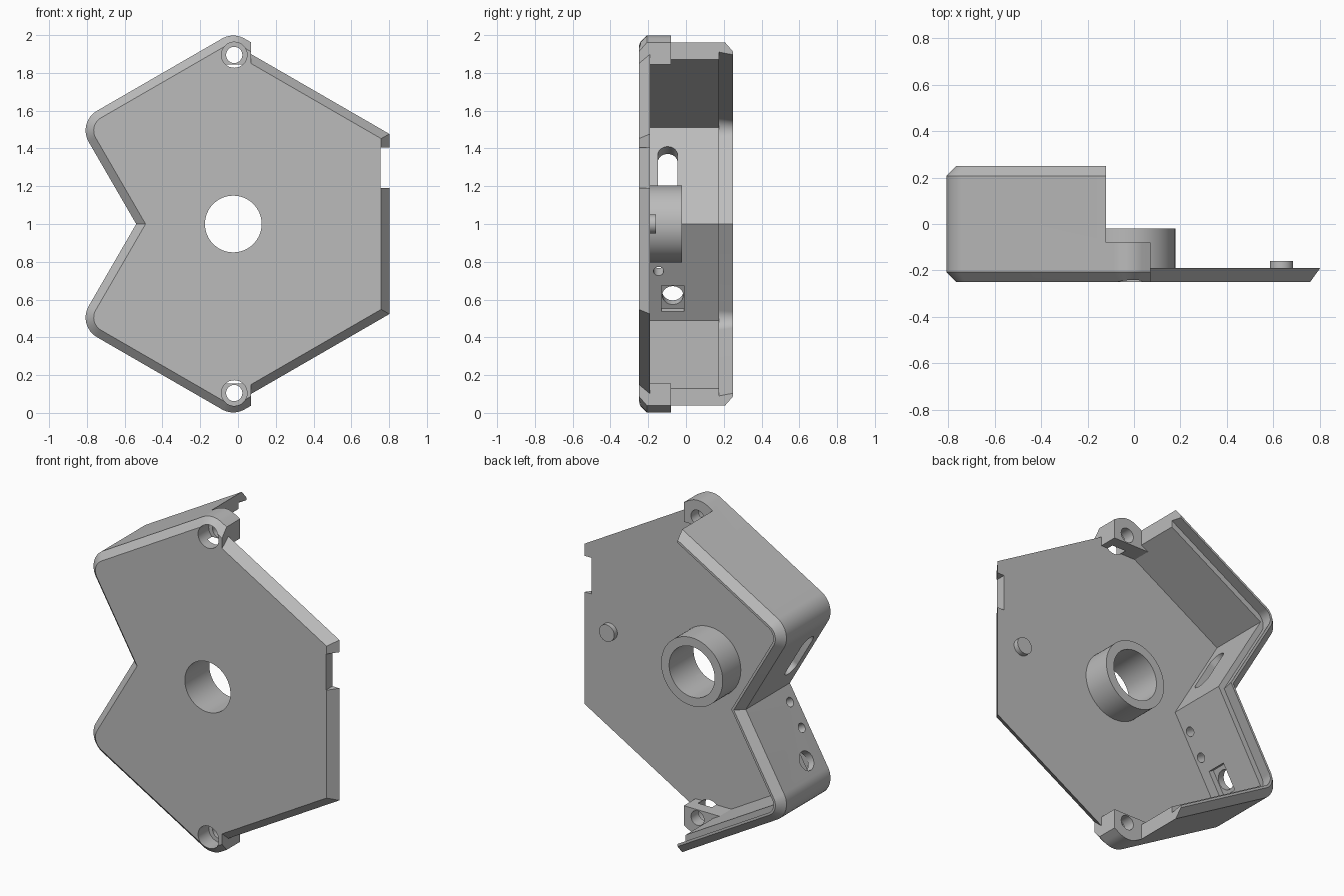
import bpy, bmesh, math
from mathutils import Vector, Matrix

cube = bpy.data.objects.get("Cube")
if cube:
    bpy.data.objects.remove(cube)

grey = bpy.data.materials.new("grey_plastic")
grey.use_nodes = True
COLOUR = (0.5, 0.5, 0.5, 1)
grey.diffuse_color = COLOUR
grey.node_tree.nodes["Principled BSDF"].inputs["Base Color"].default_value = COLOUR

CX = -0.025          # axis of the hexagon
C30 = math.cos(math.radians(30))
FRONT, FLOOR, LUG, BACK = -0.25, -0.19, -0.08, 0.25
WALL = 0.078


def finish(name, bm):
    bmesh.ops.recalc_face_normals(bm, faces=bm.faces[:])
    mesh = bpy.data.meshes.new(name)
    bm.to_mesh(mesh)
    bm.free()
    obj = bpy.data.objects.new(name, mesh)
    bpy.context.collection.objects.link(obj)
    mesh.materials.append(grey)
    return obj


def loft(name, rings):
    """Solid through (y, outline) rings of equal point count."""
    bm = bmesh.new()
    loops = [[bm.verts.new((x, y, z)) for x, z in pts] for y, pts in rings]
    for a, b in zip(loops, loops[1:]):
        for i in range(len(a)):
            j = (i + 1) % len(a)
            bm.faces.new((a[i], a[j], b[j], b[i]))
    bm.faces.new(loops[0])
    bm.faces.new(loops[-1][::-1])
    return finish(name, bm)


def box(name, lo, hi, frame=Matrix()):
    bm = bmesh.new()
    lo, hi = Vector(lo), Vector(hi)
    bmesh.ops.create_cube(bm, size=1, matrix=frame @ Matrix.Translation((lo + hi) / 2)
                          @ Matrix.Diagonal((*(hi - lo), 1)))
    return finish(name, bm)


def rod(name, start, end, r, segs=48):
    bm = bmesh.new()
    start, end = Vector(start), Vector(end)
    axis = end - start
    turn = axis.to_track_quat('Z', 'Y').to_matrix().to_4x4()
    bmesh.ops.create_cone(bm, cap_ends=True, segments=segs, radius1=r, radius2=r,
                          depth=axis.length,
                          matrix=Matrix.Translation((start + end) / 2) @ turn)
    return finish(name, bm)


def cut(obj, *cutters):
    for c in cutters:
        c.hide_render = True
        m = obj.modifiers.new("cut", 'BOOLEAN')
        m.operation, m.solver, m.object = 'DIFFERENCE', 'EXACT', c
        bpy.context.view_layer.objects.active = obj
        bpy.ops.object.modifier_apply(modifier=m.name)
        bpy.data.objects.remove(c)


def rounded(corners, segs=10):
    """Round each (point, radius) corner of an outline."""
    out = []
    for i, (p, r) in enumerate(corners):
        p = Vector(p)
        if r <= 0:
            out.append(p)
            continue
        a = (Vector(corners[i - 1][0]) - p).normalized()
        b = (Vector(corners[(i + 1) % len(corners)][0]) - p).normalized()
        half = a.angle(b) / 2
        c = p + (a + b).normalized() * r / math.sin(half)
        t = r / math.tan(half)
        va, vb = p + a * t - c, p + b * t - c
        out += [c + va.lerp(vb, k / segs).normalized() * r for k in range(segs + 1)]
    return out


def corners(off):
    """Notched hexagon moved inwards by off."""
    r = 1.016 - off / C30
    x, z = -0.851 + 1.366 * off, 0.539 - 0.366 * off
    return [(CX, 1 + r), (x, 1 + z), (-0.539 + off / C30, 1), (x, 1 - z),
            (CX, 1 - r), (CX + C30 * r, 1 - r / 2), (CX + C30 * r, 1 + r / 2)]


def outline(off):
    r = 0.12 - off
    return rounded(list(zip(corners(off), (r, r, 0, r, r, 0, 0))))


# Housing: chamfered shell with floor, side walls and screw lugs
ch = 0.043
housing = loft("housing", [(FRONT, outline(ch)), (FRONT + ch, outline(0)),
                           (BACK - ch, outline(0)), (BACK, outline(ch))])
inner = corners(WALL)
lug_z = 0.845
lug_x = CX - (inner[0][1] - 1 - lug_z) / math.tan(math.radians(30))
floor_area = [(0.5, 1 + lug_z), (lug_x, 1 + lug_z), *inner[1:4],
              (lug_x, 1 - lug_z), (0.5, 1 - lug_z)]
cut(housing,
    box("end_cut", (0.07, -1, -1), (2, 1, 3)),
    box("wall_cut", (-0.12, LUG, -1), (2, 1, 3)),
    loft("cavity", [(LUG, inner), (0.4, inner)]),
    loft("floor_cavity", [(FLOOR, floor_area), (0.1, floor_area)]),
    loft("cover_groove", [(0.175, outline(0.044)), (0.275, outline(0.061))]))

# Counterbored screw holes through the lugs
for z in (0.105, 1.895):
    cut(housing,
        rod("screw_hole", (CX + 0.005, -0.4, z), (CX + 0.005, 0, z), 0.043, 32),
        rod("counterbore", (CX + 0.005, -0.4, z), (CX + 0.005, -0.15, z), 0.068, 32))


def wall_frame(z, side, y):
    """Frame on the inner notch wall: x outwards, y depth, z along the wall."""
    n, u = Vector((-C30, 0, -0.5 * side)), Vector((-0.5 * side, 0, C30))
    o = Vector((inner[2][0] - abs(z - 1) / math.sqrt(3), y, z))
    return Matrix((n, (0, 1, 0), u)).transposed().to_4x4(), o


def wall_hole(z, side, y, r, along=0):
    m, o = wall_frame(z, side, y)
    n, u = m.col[0].xyz, m.col[2].xyz * along
    return rod("wall_hole", o + u - n * 0.06, o + u + n * 0.14, r, 32)


# Slot in the upper notch wall
m, o = wall_frame(1.28, 1, -0.097)
reach = 0.0975
cut(housing,
    box("slot", (-0.06, -0.0525, -reach), (0.14, 0.0525, reach), Matrix.Translation(o) @ m),
    wall_hole(1.28, 1, -0.097, 0.0525, reach),
    wall_hole(1.28, 1, -0.097, 0.0525, -reach))

# Cable holes and square pocket in the lower notch wall
m, o = wall_frame(0.605, -1, -0.07)
cut(housing,
    wall_hole(0.75, -1, -0.145, 0.027),
    wall_hole(0.883, -1, -0.145, 0.027),
    wall_hole(0.605, -1, -0.07, 0.056),
    box("pocket", (-0.04, -0.06, -0.08), (0.035, 0.06, 0.08), Matrix.Translation(o) @ m))


# Open half of the base plate, with undercut edges
def half_hexagon(r):
    x, z = CX + C30 * r, r / 2
    e = r - (0.07 - CX) / math.sqrt(3)
    return [(0.07, 1 + e), (x, 1 + z), (x, 1 - z), (0.07, 1 - e)]


plate = loft("base_plate", [(FRONT, half_hexagon(0.904)), (FLOOR, half_hexagon(0.954))])
cut(plate, box("edge_slot", (0.755, -0.4, 1.19), (0.9, 0, 1.405)))

# Hub ring and its bore through the floor
hub = rod("hub_ring", (CX, FLOOR, 1), (CX, -0.02, 1), 0.203, 64)
for part in (housing, plate, hub):
    cut(part, rod("bore", (CX, -0.5, 1), (CX, 0.2, 1), 0.15, 64))

# Locating pin
pin = rod("locating_pin", (0.635, FLOOR, 1), (0.635, -0.16, 1), 0.05, 32)

bpy.ops.object.select_all(action='DESELECT')
for part in (housing, plate, hub, pin):
    part.select_set(True)
bpy.context.view_layer.objects.active = housing
bpy.ops.object.shade_smooth_by_angle(angle=math.radians(30))
